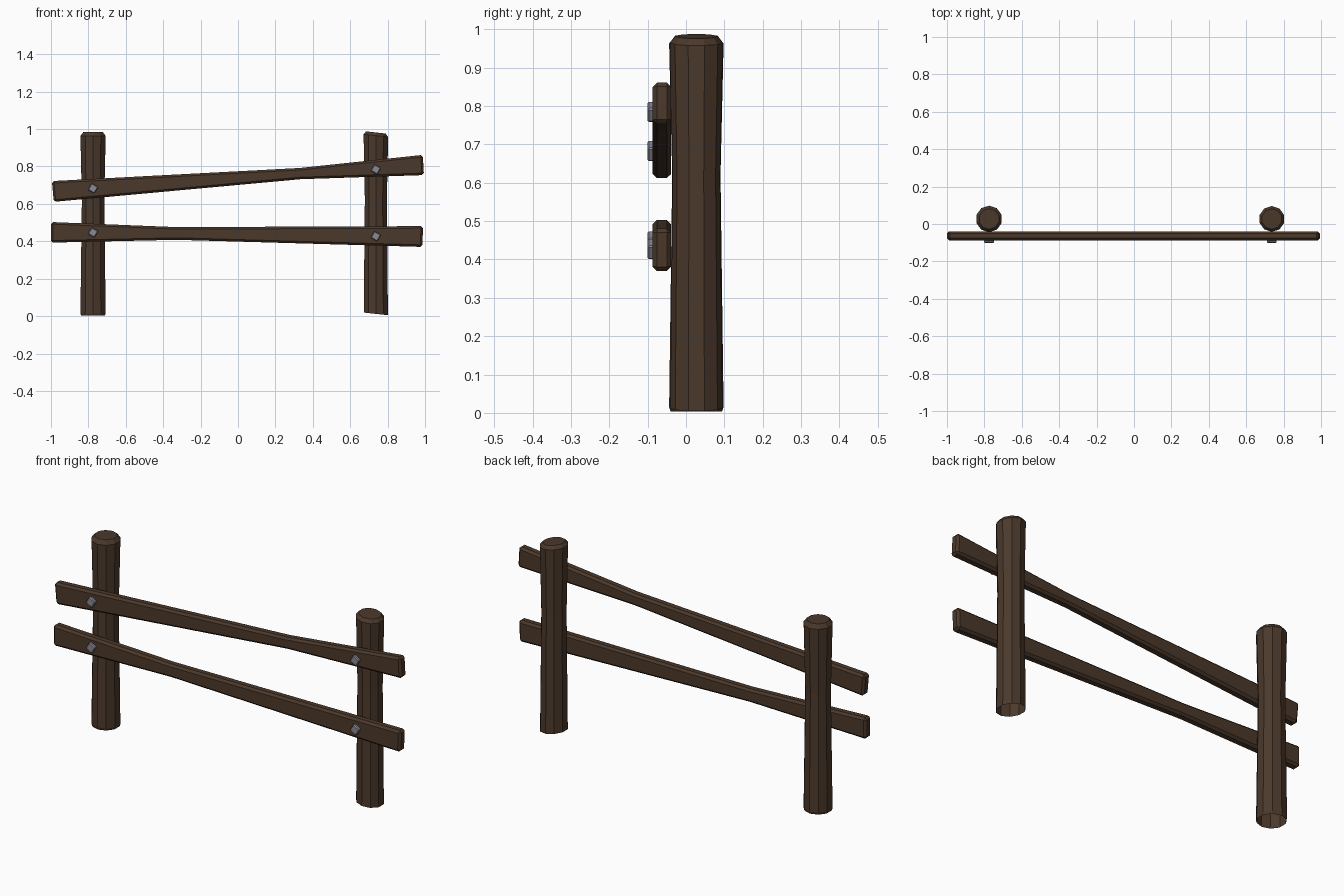
import bpy, bmesh, math
from mathutils import Matrix

if "Cube" in bpy.data.objects:
    bpy.data.objects.remove(bpy.data.objects["Cube"])


def material(name, rgb):
    m = bpy.data.materials.new(name)
    m.diffuse_color = (*rgb, 1)
    m.use_nodes = True
    m.node_tree.nodes["Principled BSDF"].inputs["Base Color"].default_value = m.diffuse_color
    return m


WOOD = material("dark_wood", (0.07, 0.04, 0.024))
METAL = material("grey_metal", (0.26, 0.25, 0.29))


def finish(name, bm, mat, bevel=0):
    bmesh.ops.recalc_face_normals(bm, faces=bm.faces)
    mesh = bpy.data.meshes.new(name)
    bm.to_mesh(mesh)
    bm.free()
    mesh.materials.append(mat)
    ob = bpy.data.objects.new(name, mesh)
    bpy.context.collection.objects.link(ob)
    if bevel:
        mod = ob.modifiers.new("chamfer", 'BEVEL')
        mod.width = bevel
        mod.segments = 1
        mod.limit_method = 'ANGLE'
        mod.angle_limit = math.radians(30)
    return ob


def loft(bm, rings):
    for a, b in zip(rings, rings[1:]):
        for i in range(len(a)):
            j = (i + 1) % len(a)
            bm.faces.new((a[i], a[j], b[j], b[i]))


# Posts: ten-sided, waisted, chamfered top, open underside; slope skews the ends
def post(name, x, profile, slope):
    bm = bmesh.new()
    rings = []
    for r, z in profile:
        ring = []
        for i in range(10):
            a = math.pi / 2 + i * math.tau / 10
            dx = r * math.cos(a)
            ring.append(bm.verts.new((x + dx, 0.027 + r * math.sin(a), z + slope * dx)))
        rings.append(ring)
    loft(bm, rings)
    bm.faces.new(rings[-1])
    finish(name, bm, WOOD)


post("left_post", -0.775, [(0.067, 0.003), (0.071, 0.015), (0.063, 0.62),
                           (0.071, 0.963), (0.055, 0.984)], 0)
post("right_post", 0.737, [(0.068, 0.012), (0.062, 0.62),
                           (0.069, 0.965), (0.055, 0.982)], -0.11)


# Rails: planks with a narrow waist; sections are (x top, z top, x bottom, z bottom)
def rail(name, sections):
    bm = bmesh.new()
    f, b = -0.087, -0.039
    rings = [[bm.verts.new(p) for p in ((xt, f, zt), (xt, b, zt), (xb, b, zb), (xb, f, zb))]
             for xt, zt, xb, zb in sections]
    loft(bm, rings)
    bm.faces.new(rings[0])
    bm.faces.new(rings[-1])
    finish(name, bm, WOOD, 0.011)


rail("upper_rail", [(-0.995, 0.722, -0.985, 0.611), (0.33, 0.792, 0.335, 0.732),
                    (0.988, 0.862, 0.994, 0.754)])
rail("lower_rail", [(-1.0, 0.503, -1.0, 0.393), (-0.33, 0.476, -0.33, 0.408),
                    (0.99, 0.481, 0.985, 0.37)])

# Square bolt heads, turned on their corners
for name, x, z in (("upper_left_bolt", -0.775, 0.683), ("upper_right_bolt", 0.737, 0.785),
                   ("lower_left_bolt", -0.775, 0.447), ("lower_right_bolt", 0.737, 0.427)):
    bm = bmesh.new()
    bmesh.ops.create_cube(bm, size=1, matrix=Matrix.Translation((x, -0.09, z))
                          @ Matrix.Rotation(math.radians(30), 4, 'Y')
                          @ Matrix.Diagonal((0.041, 0.022, 0.041, 1)))
    finish(name, bm, METAL, 0.004)
